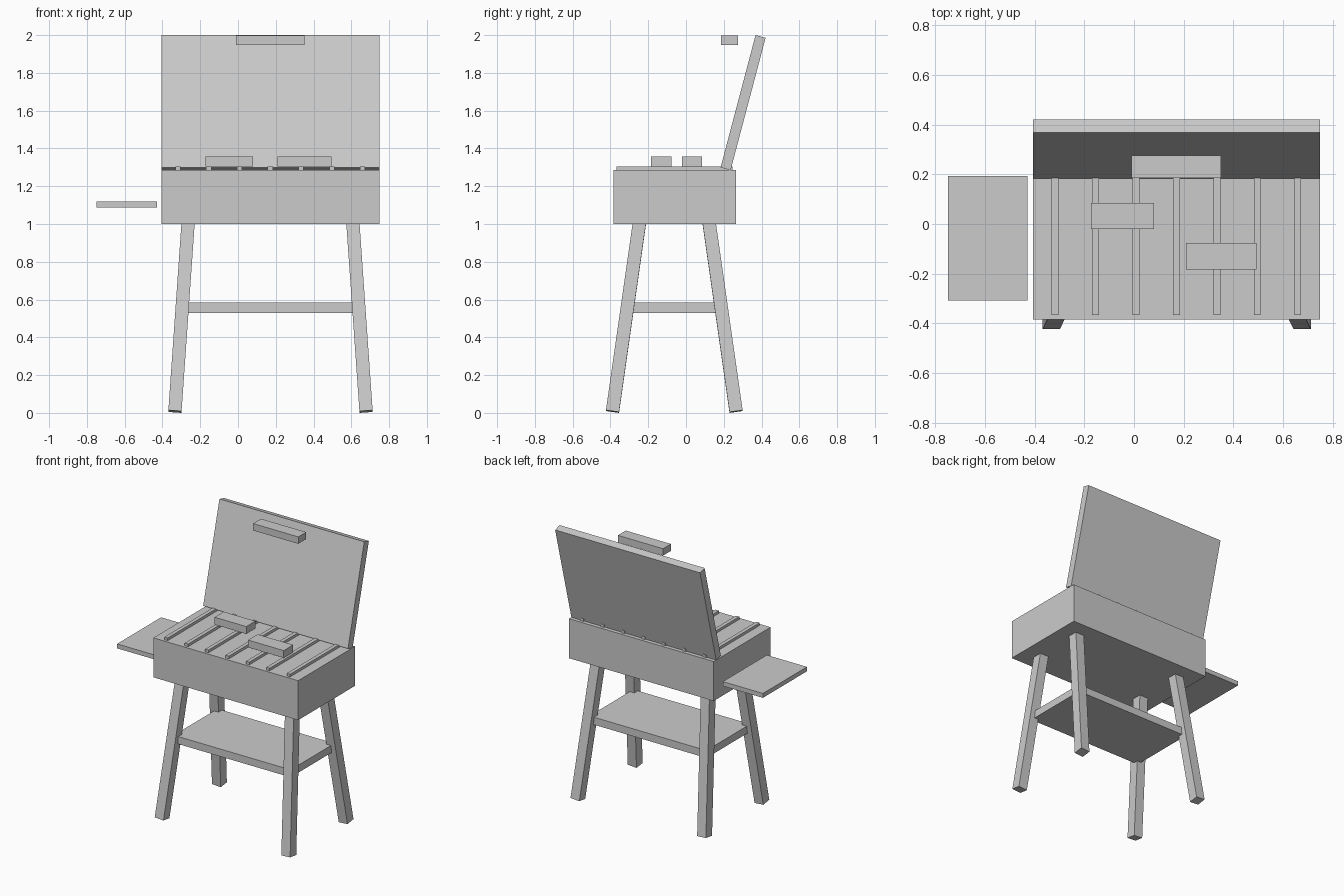
import bpy, bmesh
from math import radians
from mathutils import Matrix, Vector, Euler

if "Cube" in bpy.data.objects:
    bpy.data.objects.remove(bpy.data.objects["Cube"])


def box(name, center, size, rot=(0, 0, 0)):
    """Box of a given size, rotated about its own centre."""
    mesh = bpy.data.meshes.new(name)
    bm = bmesh.new()
    bmesh.ops.create_cube(bm, size=1, matrix=Matrix.Diagonal((*size, 1)))
    bm.to_mesh(mesh)
    bm.free()
    ob = bpy.data.objects.new(name, mesh)
    ob.location = center
    ob.rotation_euler = rot
    bpy.context.collection.objects.link(ob)
    return ob


def span(name, x, y, z):
    """Upright box from min/max pairs."""
    pairs = (x, y, z)
    return box(name, [(a + b) / 2 for a, b in pairs], [b - a for a, b in pairs])


CX, CY = 0.172, -0.062  # middle of the grill body

# Firebox
span("grill_body", (-0.406, 0.75), (-0.385, 0.264), (1.0, 1.285))

# Grate bars
for i in range(7):
    x = -0.318 + i * 0.163
    span(f"grate_bar_{i + 1}", (x - 0.0135, x + 0.0135), (-0.367, 0.245), (1.28, 1.304))

# Food on the grate
span("food_left", (-0.173, 0.08), (-0.02, 0.084), (1.304, 1.357))
span("food_right", (0.209, 0.494), (-0.184, -0.076), (1.304, 1.357))

# Open lid, leaning back from its lower front edge
tilt = Euler((radians(-14.8), 0, 0))
offset = Vector((0, 0.0275, 0.3625))
offset.rotate(tilt)
box("lid", Vector((CX, 0.183, 1.299)) + offset, (1.156, 0.055, 0.725), tilt)

# Lid handle
span("lid_handle", (-0.01, 0.351), (0.186, 0.276), (1.948, 1.998))

# Side shelf
span("side_shelf", (-0.75, -0.43), (-0.308, 0.194), (1.088, 1.12))

# Splayed legs
LENGTH = 1.015
for sx, side in ((-1, "left"), (1, "right")):
    for sy, end in ((-1, "front"), (1, "back")):
        rot = Euler((radians(8.1 * sy), radians(-4 * sx), 0))
        up = Vector((0, 0, LENGTH / 2))
        up.rotate(rot)
        foot = Vector((CX + sx * 0.506, CY + sy * 0.327, 0.0074))
        box(f"{end}_{side}_leg", foot + up, (0.07, 0.07, LENGTH), rot)

# Lower shelf between the legs
span("lower_shelf", (CX - 0.467, CX + 0.467), (CY - 0.25, CY + 0.25), (0.53, 0.584))
